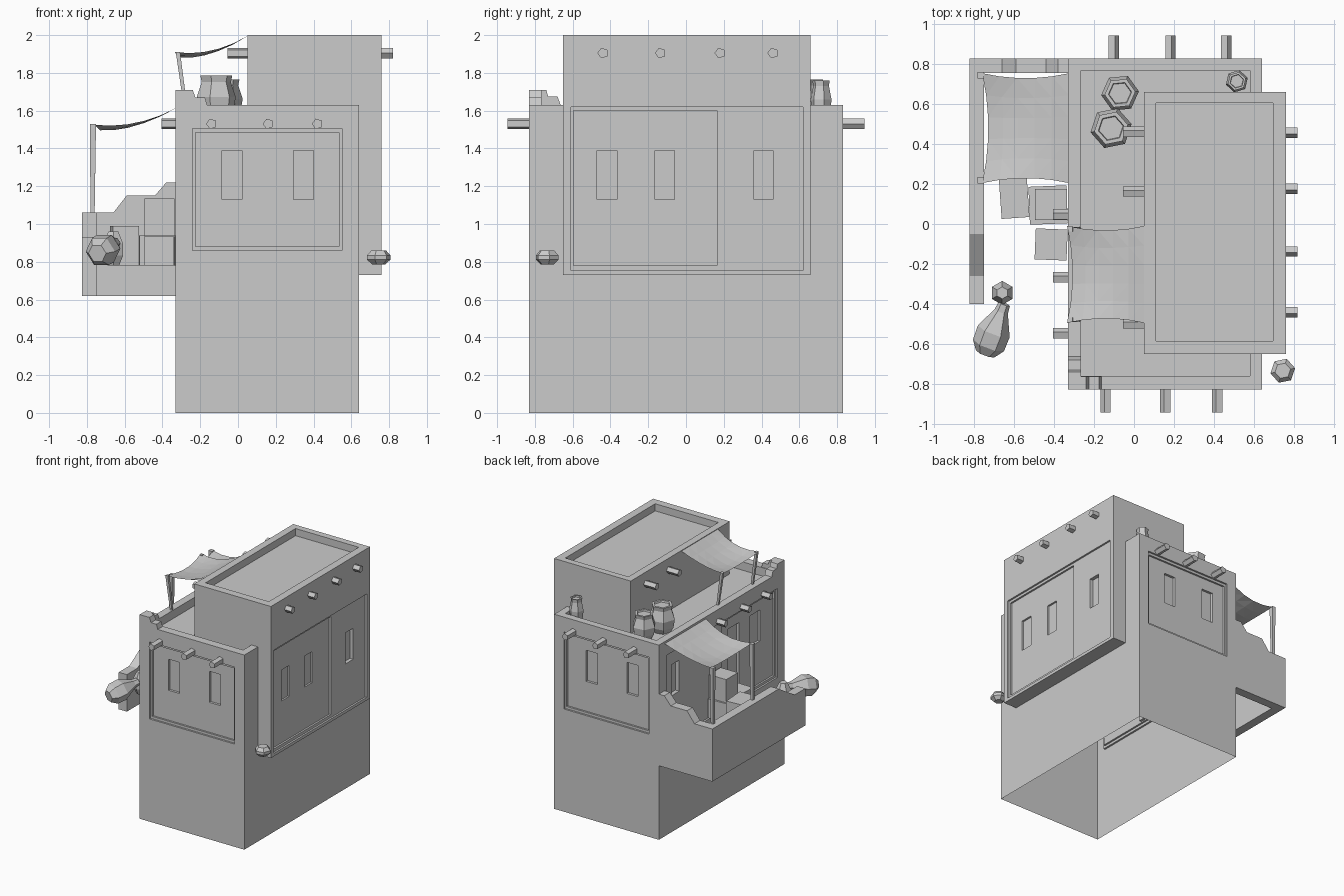
import bpy, bmesh, math
from mathutils import Vector

if "Cube" in bpy.data.objects:
    bpy.data.objects.remove(bpy.data.objects["Cube"])


def finish(name, bm):
    bmesh.ops.recalc_face_normals(bm, faces=bm.faces)
    me = bpy.data.meshes.new(name)
    bm.to_mesh(me)
    bm.free()
    ob = bpy.data.objects.new(name, me)
    bpy.context.collection.objects.link(ob)
    return ob


def box(name, x, y, z, rot=0.0):
    """Box from (min, max) ranges, turned about its own centre."""
    bm = bmesh.new()
    bmesh.ops.create_cube(bm, size=1)
    for v in bm.verts:
        v.co = Vector([v.co[i] * (r[1] - r[0]) for i, r in enumerate((x, y, z))])
    ob = finish(name, bm)
    ob.location = [(r[0] + r[1]) / 2 for r in (x, y, z)]
    ob.rotation_euler.z = rot
    return ob


def turned(name, a, b, rings, sides, spin=0.0):
    """Low-poly turned shape from a to b; rings are (fraction along, radius)."""
    a, b = Vector(a), Vector(b)
    q = (b - a).to_track_quat('Z', 'Y')
    bm = bmesh.new()
    loops = []
    for t, r in rings:
        loops.append([bm.verts.new(a + (b - a) * t + q @ Vector((
            r * math.cos(spin + math.tau * i / sides), r * math.sin(spin + math.tau * i / sides), 0)))
            for i in range(sides)])
    for lo, hi in zip(loops, loops[1:]):
        for i in range(sides):
            j = (i + 1) % sides
            bm.faces.new((lo[i], lo[j], hi[j], hi[i]))
    bm.faces.new(loops[0][::-1])
    bm.faces.new(loops[-1])
    return finish(name, bm)


def slab(name, pts, axis, lo, hi):
    """Extrude a (horizontal, z) outline along 'x' or 'y' from lo to hi."""
    bm = bmesh.new()
    f = bm.faces.new([bm.verts.new((lo, p, z) if axis == 'x' else (p, lo, z)) for p, z in pts])
    ext = bmesh.ops.extrude_face_region(bm, geom=[f])['geom']
    d = Vector((hi - lo, 0, 0)) if axis == 'x' else Vector((0, hi - lo, 0))
    bmesh.ops.translate(bm, vec=d, verts=[v for v in ext if isinstance(v, bmesh.types.BMVert)])
    return finish(name, bm)


def carve(ob, cuts, open_bottom=False):
    """Cut box-shaped recesses; optionally remove the ground face."""
    cutters = [box("cutter", *c) for c in cuts]
    for c in cutters:
        c.hide_render = True
        m = ob.modifiers.new("cut", 'BOOLEAN')
        m.object, m.operation, m.solver = c, 'DIFFERENCE', 'EXACT'
    bpy.context.view_layer.update()
    me = bpy.data.meshes.new_from_object(ob.evaluated_get(bpy.context.evaluated_depsgraph_get()))
    ob.modifiers.clear()
    ob.data = me
    for c in cutters:
        bpy.data.objects.remove(c)
    if open_bottom:
        bm = bmesh.new()
        bm.from_mesh(me)
        zmin = min(v.co.z for v in bm.verts) + 1e-4
        low = [f for f in bm.faces if all(v.co.z < zmin for v in f.verts)]
        bmesh.ops.delete(bm, geom=low, context='FACES')
        bm.to_mesh(me)
        bm.free()


# main house: roof well, then stepped wall panels and windows
WIN = (1.13, 1.39)
cuts = [((-0.265, 0.58), (-0.76, 0.77), (1.56, 1.8))]
for s, wins in ((-1, ((-0.085, 0.02), (0.295, 0.40))), (1, ((-0.117, -0.012), (0.26, 0.365)))):
    def depth(d):
        return tuple(sorted((s * (0.83 - d), s * 1.0)))
    cuts += [((-0.24, 0.55), depth(0.015), (0.86, 1.505)),
             ((-0.225, 0.535), depth(0.03), (0.88, 1.485))]
    cuts += [(w, depth(0.05), WIN) for w in wins]
# balcony-side wall panel, windows and door
cuts += [((-0.5, -0.315), (-0.74, 0.73), (0.76, 1.505)),
         ((-0.5, -0.30), (-0.72, -0.02), (0.78, 1.485)),
         ((-0.5, -0.28), (0.54, 0.645), WIN),
         ((-0.5, -0.28), (-0.27, -0.12), (0.79, 1.39)),
         ((-0.5, -0.28), (-0.55, -0.42), WIN)]
house = box("main_house", (-0.33, 0.64), (-0.83, 0.83), (0, 1.63))
carve(house, cuts, open_bottom=True)

# overhanging upper storey
upper = box("upper_storey", (0.05, 0.76), (-0.65, 0.66), (0.73, 2.0))
carve(upper, [((0.11, 0.695), (-0.585, 0.605), (1.94, 2.2)),
              ((0.745, 1), (-0.61, 0.62), (0.755, 1.62)),
              ((0.73, 1), (-0.595, 0.165), (0.78, 1.60))]
      + [((0.715, 1), y, WIN) for y in ((-0.47, -0.365), (-0.165, -0.06), (0.36, 0.46))])

# stepped corner on the parapet
slab("parapet_step_front", [(-0.33, 1.62), (-0.33, 1.71), (-0.24, 1.71), (-0.225, 1.67),
                            (-0.175, 1.67), (-0.16, 1.62)], 'y', -0.83, -0.765)
slab("parapet_step_side", [(-0.765, 1.62), (-0.765, 1.71), (-0.74, 1.71), (-0.73, 1.675),
                           (-0.68, 1.675), (-0.66, 1.62)], 'x', -0.33, -0.265)

# balcony walls (the balcony has no floor)
slab("balcony_outer_wall", [(0.83, 0.62), (0.83, 1.06), (-0.05, 1.06), (-0.26, 0.93),
                            (-0.40, 0.93), (-0.40, 0.62)], 'x', -0.825, -0.75)
slab("balcony_end_wall", [(-0.75, 0.62), (-0.75, 1.06), (-0.66, 1.06), (-0.59, 1.15), (-0.44, 1.15),
                          (-0.38, 1.22), (-0.33, 1.22), (-0.33, 0.62)], 'y', 0.755, 0.83)

# projecting roof beams
def beam(a, b):
    turned("roof_beam", a, b, [(0, 0.029), (1, 0.029)], 5, math.pi)

for x in (-0.14, 0.16, 0.42):
    beam((x, -0.78, 1.53), (x, -0.945, 1.53))
for x in (-0.105, 0.18, 0.46):
    beam((x, 0.78, 1.53), (x, 0.945, 1.53))
for y in (0.045, -0.27, -0.55):
    beam((-0.29, y, 1.53), (-0.405, y, 1.53))
for y in (-0.44, -0.135, 0.18, 0.46):
    beam((0.71, y, 1.905), (0.82, y, 1.905))
for y in (-0.5, -0.18, 0.16, 0.46):
    beam((0.09, y, 1.905), (-0.055, y, 1.905))


# sagging cloth awnings with pulled-in edges
def awning(name, x, y, z, n=5):
    bm = bmesh.new()
    bmesh.ops.create_grid(bm, x_segments=n, y_segments=n, size=1)
    for v in bm.verts:
        u, w = v.co.x, v.co.y
        bu, bw = 1 - u * u, 1 - w * w
        t = (u + 1) / 2
        v.co = (x[0] + (x[1] - x[0]) * (t + (0.07 * bw if u < 0 else 0) * abs(u)),
                (y[0] + y[1]) / 2 + (y[1] - y[0]) / 2 * w * (1 - 0.09 * bu),
                z[0] + (z[1] - z[0]) * t - 0.035 * bu - 0.03 * bw * (1 - t))
    bmesh.ops.triangulate(bm, faces=bm.faces)
    return finish(name, bm)

awning("balcony_awning", (-0.76, -0.325), (0.205, 0.755), (1.525, 1.615))
awning("roof_awning", (-0.335, 0.05), (-0.495, -0.01), (1.91, 1.995))
for y in (0.22, 0.745):
    turned("balcony_pole", (-0.77, y, 1.03), (-0.768, y, 1.53), [(0, 0.015), (1, 0.023)], 4, 0.785)
for y in (-0.48, -0.025):
    turned("roof_pole", (-0.275, y, 1.6), (-0.318, y, 1.91), [(0, 0.012), (1, 0.016)], 4, 0.785)

# jars
JAR = [(0, 0.65), (0.2, 0.9), (0.5, 1.0), (0.85, 0.75), (1, 0.82), (1, 0.62), (0.94, 0.58)]

def jar(name, a, b, r, spin=0.0):
    turned(name, a, b, [(t, k * r) for t, k in JAR], 6, spin)

jar("roof_jar_large", (-0.115, 0.48, 1.56), (-0.115, 0.48, 1.785), 0.105, 0.2)
jar("roof_jar_medium", (-0.07, 0.655, 1.56), (-0.07, 0.655, 1.765), 0.095, 0.1)
jar("roof_jar_small", (0.515, 0.715, 1.56), (0.515, 0.715, 1.76), 0.057, 0.3)
turned("standing_pot", (-0.66, -0.345, 0.78), (-0.66, -0.345, 0.96),
       [(0, 0.035), (0.3, 0.06), (0.65, 0.06), (1, 0.03)], 6, math.pi / 6)
turned("lying_jar", (-0.745, -0.65, 0.845), (-0.65, -0.40, 0.90),
       [(0, 0.05), (0.17, 0.083), (0.45, 0.085), (0.85, 0.035), (1, 0.03)], 6)
turned("hanging_bowl", (0.745, -0.735, 0.785), (0.745, -0.735, 0.86),
       [(0, 0.035), (0.35, 0.063), (0.65, 0.063), (1, 0.04)], 6, 0.2)

# crates stacked on the balcony
box("crate_large", (-0.525, -0.335), (0.0, 0.19), (0.78, 0.94), 0.04)
box("crate_top", (-0.495, -0.335), (0.02, 0.175), (0.94, 1.135))
box("crate_small", (-0.495, -0.335), (-0.18, -0.025), (0.78, 0.935), -0.04)
box("crate_tall", (-0.67, -0.53), (0.03, 0.23), (0.78, 0.99), 0.07)
